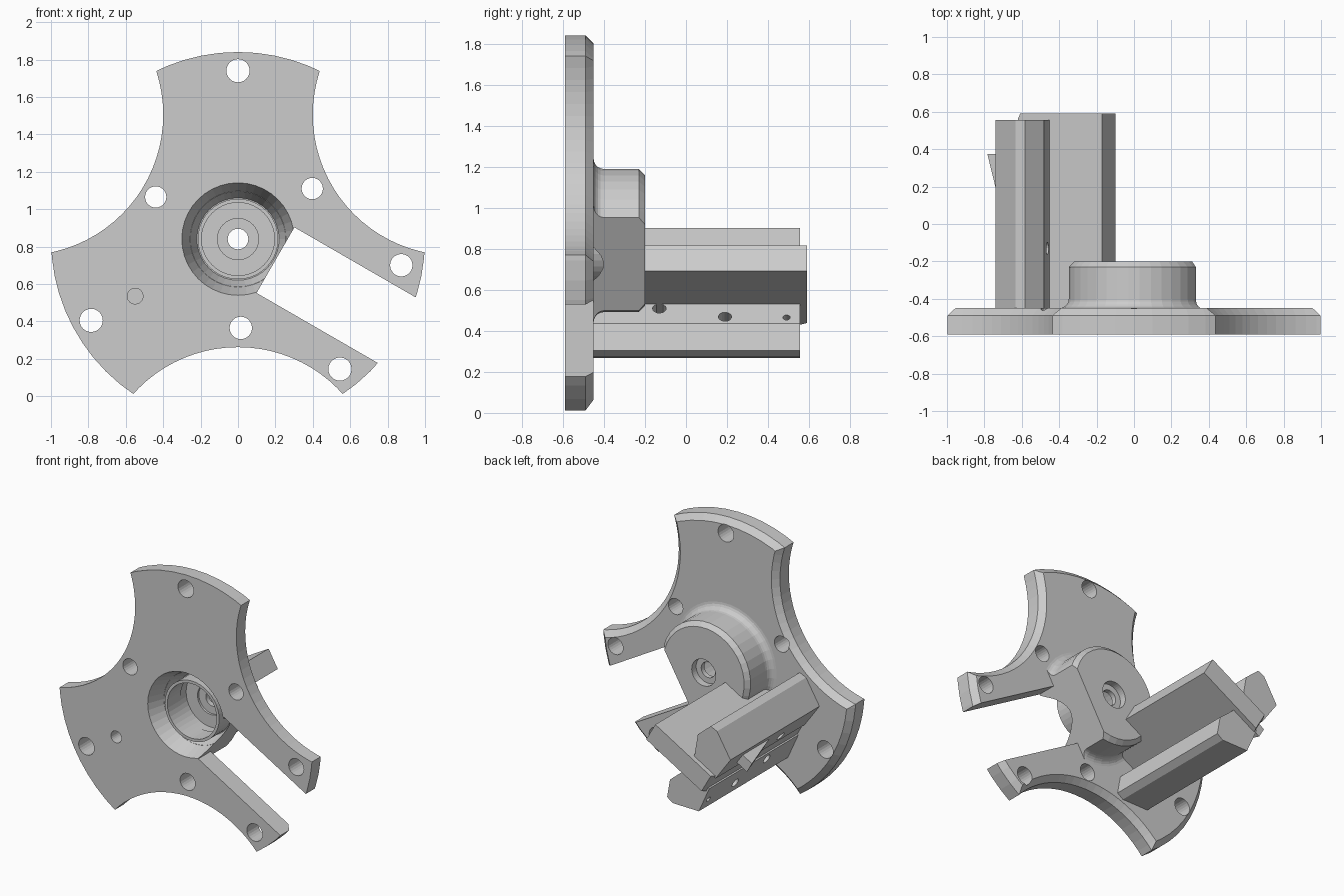
import bpy, bmesh, math
from mathutils import Vector

cube = bpy.data.objects.get("Cube")
if cube:
    bpy.data.objects.remove(cube, do_unlink=True)

grey = bpy.data.materials.new("plain grey")
grey.use_nodes = True
COLOUR = (0.604, 0.604, 0.604, 1)
grey.diffuse_color = COLOUR
grey.node_tree.nodes["Principled BSDF"].inputs["Base Color"].default_value = COLOUR

HUB = Vector((0, 0, 0.84))
Y = Vector((0, 1, 0))


def direction(degrees):
    t = math.radians(degrees)
    return Vector((math.cos(t), 0, math.sin(t)))


def finish(name, bm):
    bmesh.ops.remove_doubles(bm, verts=bm.verts, dist=0.0001)
    bmesh.ops.recalc_face_normals(bm, faces=bm.faces)
    mesh = bpy.data.meshes.new(name)
    bm.to_mesh(mesh)
    bm.free()
    mesh.materials.append(grey)
    ob = bpy.data.objects.new(name, mesh)
    bpy.context.collection.objects.link(ob)
    return ob


def lathe(name, profile, centre=HUB, steps=32, axis=Y, closed=False):
    """Spin (radius, height) points about an axis through centre."""
    bm = bmesh.new()
    side = axis.orthogonal().normalized()
    vs = [bm.verts.new(centre + side * r + axis * h) for r, h in profile]
    edges = [bm.edges.new(p) for p in zip(vs, vs[1:])]
    if closed:
        edges.append(bm.edges.new((vs[-1], vs[0])))
    bmesh.ops.spin(bm, geom=vs + edges, cent=centre, axis=axis,
                   angle=math.tau, steps=steps, use_merge=True)
    return finish(name, bm)


def rod(name, centre, r, h0, h1, axis=Y, steps=24):
    return lathe(name, [(0, h0), (r, h0), (r, h1), (0, h1)], centre, steps, axis)


def prism(name, points, e1, e2, e3, d0, d1):
    """Extrude a polygon given in axes e1, e2 along e3."""
    bm = bmesh.new()
    face = bm.faces.new([bm.verts.new(HUB + e1 * p + e2 * q + e3 * d0) for p, q in points])
    new = bmesh.ops.extrude_face_region(bm, geom=[face])["geom"]
    bmesh.ops.translate(bm, vec=e3 * (d1 - d0),
                        verts=[g for g in new if isinstance(g, bmesh.types.BMVert)])
    return finish(name, bm)


def cut(target, cutter):
    mod = target.modifiers.new("cut", "BOOLEAN")
    mod.operation = "DIFFERENCE"
    mod.solver = "EXACT"
    mod.object = cutter
    bpy.context.view_layer.objects.active = target
    bpy.ops.object.modifier_apply(modifier=mod.name)
    bpy.data.objects.remove(cutter, do_unlink=True)


def rect(p0, p1, q0, q1):
    return [(p0, q0), (p1, q0), (p1, q1), (p0, q1)]


# Flange plate with chamfered back rim
flange = lathe("flange_plate", [(0, -0.59), (1, -0.59), (1, -0.49), (0.96, -0.45),
                                (0, -0.45)], steps=64)

# Hub boss with root fillet and chamfered end
fillet = [(0.40 - 0.05 * math.sin(t), -0.40 - 0.05 * math.cos(t))
          for t in (math.pi / 2 * i / 5 for i in range(6))]
hub = lathe("hub_boss", [(0, -0.47), (0.40, -0.47)] + fillet
            + [(0.35, -0.23), (0.32, -0.2), (0, -0.2)], steps=36)

# Three concave scallops leave three arms
for angle in (30, 150, 270):
    cut(flange, lathe("scallop", [(0, -0.7), (0.752, -0.7), (0.752, -0.49),
                                  (0.832, -0.41), (0.832, -0.3), (0, -0.3)],
                      HUB + direction(angle) * 1.33, 80))

# Stepped bore through plate and hub
cut(flange, lathe("plate_bore", [(0, -0.7), (0.341, -0.7), (0.22, -0.37), (0, -0.37)],
                  steps=40))
cut(hub, lathe("hub_bore", [(0, -0.7), (0.341, -0.7), (0.22, -0.375),
                            (0.20, -0.375), (0.20, -0.3), (0.11, -0.3), (0.11, -0.285),
                            (0.055, -0.285), (0.055, -0.25), (0.095, -0.25),
                            (0.095, -0.1), (0, -0.1)], steps=40))

# Slot through one arm, with a flat across the hub
slot_u, slot_v = direction(-30), direction(60)
cut(flange, prism("slot", rect(0.23, 1.3, -0.2, 0.205), slot_u, slot_v, Y, -0.8, 0))
cut(hub, prism("hub_flat", rect(0.23, 0.6, -0.6, 0.6), slot_u, slot_v, Y, -0.8, 0))

# Bolt holes
for x, z, r in [(0, 1.74, 0.062), (-0.44, 1.065, 0.057), (0.397, 1.11, 0.057),
                (0.015, 0.365, 0.06), (0.873, 0.70, 0.06), (0.545, 0.145, 0.062),
                (-0.785, 0.405, 0.062), (-0.55, 0.535, 0.042)]:
    cut(flange, rod("bolt_hole", Vector((x, 0, z)), r, -0.7, -0.4))

# Thin sleeve inside the bore
lathe("bore_sleeve", [(0.215, -0.52), (0.215, -0.37), (0.195, -0.37), (0.195, -0.52)],
      steps=40, closed=True)

# Radial fin standing behind the solid arm
out, across = direction(210), direction(120)
prism("radial_fin", [(0.16, -0.22), (0.33, -0.22), (0.33, -0.46), (0.68, -0.46),
                     (0.68, 0.56), (0.665, 0.59), (0.16, 0.59)],
      out, Y, across, -0.08, 0.065)

# Faceted rails on both sides of the fin, with cross holes
RAIL = [(0.485, 0.05), (0.485, 0.072), (0.43, 0.22), (0.475, 0.345), (0.53, 0.35),
        (0.71, 0.25), (0.69, 0.05)]
for name, s in (("upper_rail", 1), ("lower_rail", -1)):
    rail = prism(name, [(a, s * b) for a, b in RAIL], out, across, Y, -0.46, 0.555)
    holes = [(-0.13, 0.11, 0.033)]
    if s < 0:
        holes += [(0.19, 0.17, 0.032), (0.49, 0.175, 0.018)]
    for y, b, r in holes:
        cut(rail, rod("rail_hole", HUB + across * (s * b) + Y * y, r, 0.3, 0.9, out, 16))

# Small ramp catch on the outside of the upper rail
prism("ramp_catch", [(0.69, 0.02), (0.79, 0.375), (0.69, 0.375)],
      out, Y, across, 0.12, 0.2)
